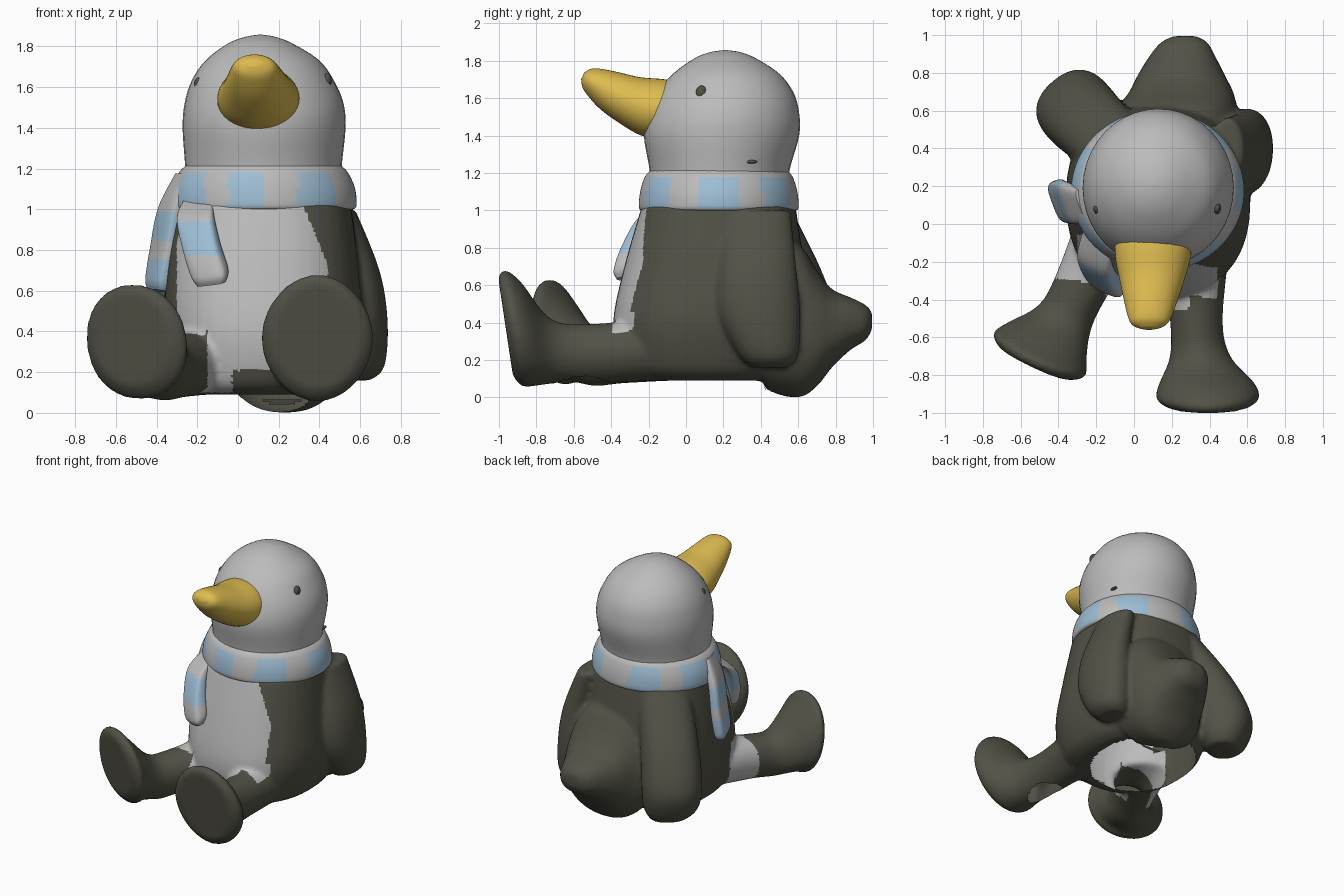
import bpy, bmesh, math
from mathutils import Vector

cube = bpy.data.objects.get("Cube")
if cube:
    bpy.data.objects.remove(cube, do_unlink=True)


def material(name, rgb):
    m = bpy.data.materials.new(name)
    m.use_nodes = True
    m.diffuse_color = (*rgb, 1)
    bsdf = next(n for n in m.node_tree.nodes if n.type == 'BSDF_PRINCIPLED')
    bsdf.inputs["Base Color"].default_value = (*rgb, 1)
    bsdf.inputs["Roughness"].default_value = 0.9
    return m


DARK = material("dark olive", (0.085, 0.083, 0.062))
WHITE = material("soft white", (0.5, 0.5, 0.5))
BLUE = material("pale blue", (0.34, 0.51, 0.66))
YELLOW = material("beak yellow", (0.73, 0.5, 0.08))


def smooth(obj, angle=50):
    bpy.ops.object.select_all(action='DESELECT')
    bpy.context.view_layer.objects.active = obj
    obj.select_set(True)
    bpy.ops.object.shade_smooth_by_angle(angle=math.radians(angle))


def spline(a, b, c, d, t):
    return 0.5 * (2*b + (c - a)*t + (2*a - 5*b + 4*c - d)*t*t + (3*b - a - 3*c + d)*t**3)


def loft(name, rings, u, v, mats, n=40, power=1.0, steps=5):
    """Rings are (x, y, z, radius along u, radius along v), joined smoothly."""
    u, v = Vector(u).normalized(), Vector(v).normalized()
    last = len(rings) - 1
    fine = []
    for i in range(last):
        quad = [rings[max(0, min(last, i + k))] for k in (-1, 0, 1, 2)]
        for s in range(steps):
            fine.append([spline(*vals, s / steps) for vals in zip(*quad)])
    fine.append(rings[-1])
    verts = []
    for x, y, z, ru, rv in fine:
        for k in range(n):
            a = 2 * math.pi * k / n
            c, s = math.cos(a), math.sin(a)
            c = math.copysign(abs(c)**power, c)
            s = math.copysign(abs(s)**power, s)
            verts.append(Vector((x, y, z)) + u*ru*c + v*rv*s)
    faces = [(r*n + k, r*n + (k+1) % n, (r+1)*n + (k+1) % n, (r+1)*n + k)
             for r in range(len(fine) - 1) for k in range(n)]
    faces += [tuple(reversed(range(n))), tuple(range(len(verts) - n, len(verts)))]
    if u.cross(v).dot(Vector(rings[-1][:3]) - Vector(rings[0][:3])) < 0:
        faces = [tuple(reversed(f)) for f in faces]
    me = bpy.data.meshes.new(name)
    me.from_pydata(verts, [], faces)
    me.update()
    for m in mats:
        me.materials.append(m)
    obj = bpy.data.objects.new(name, me)
    bpy.context.collection.objects.link(obj)
    smooth(obj)
    return obj


X, Y, Z = (1, 0, 0), (0, 1, 0), (0, 0, 1)

# Body, wings, tail and legs, fused into one soft skin
body = loft("body", [
    (.1, .14, .09, .36, .4), (.12, .13, .16, .43, .48), (.13, .125, .4, .485, .515),
    (.12, .15, .7, .475, .48), (.125, .175, 1.03, .43, .41)], X, Y, [DARK, WHITE], power=.85)
left_wing = loft("left_wing", [
    (.58, .45, .16, .07, .1), (.6, .44, .23, .12, .16), (.595, .39, .45, .14, .22),
    (.575, .38, .7, .12, .21), (.49, .39, 1.0, .085, .17)], X, Y, [DARK], power=.95)
right_wing = loft("right_wing", [
    (-.28, .62, .13, .12, .1), (-.3, .61, .22, .19, .16), (-.3, .6, .4, .21, .2),
    (-.22, .52, .68, .2, .19), (-.09, .4, 1.0, .18, .14)],
    (.75, .66, 0), (-.66, .75, 0), [DARK], power=.85)
tail = loft("tail", [
    (.22, .42, .45, .36, .42), (.23, .6, .41, .32, .41), (.25, .7, .37, .275, .31),
    (.25, .78, .37, .235, .21), (.255, .88, .395, .18, .14), (.265, .96, .4, .125, .095),
    (.27, .995, .41, .06, .045)], X, Z, [DARK], power=.85)
left_leg = loft("left_leg", [
    (.33, -.1, .26, .18, .17), (.33, -.5, .235, .14, .16), (.35, -.7, .25, .16, .175),
    (.385, -.84, .34, .25, .28), (.39, -.92, .37, .275, .315), (.39, -.965, .38, .22, .27)],
    X, (0, -.15, 1), [DARK], power=1.05)
right_leg = loft("right_leg", [
    (-.14, -.05, .26, .18, .17), (-.29, -.35, .23, .145, .155), (-.37, -.5, .225, .155, .165),
    (-.46, -.62, .31, .23, .23), (-.5, -.69, .35, .27, .285), (-.525, -.735, .365, .21, .235)],
    (.9, -.42, 0), (-.05, -.12, 1), [DARK], power=.95)

bpy.ops.object.select_all(action='DESELECT')
for part in (left_wing, right_wing, tail, left_leg, right_leg, body):
    part.select_set(True)
bpy.context.view_layer.objects.active = body
bpy.ops.object.join()
remesh = body.modifiers.new("fuse", 'REMESH')
remesh.mode, remesh.voxel_size = 'VOXEL', 0.016
soften = body.modifiers.new("soften", 'SMOOTH')
soften.factor, soften.iterations = 0.5, 8
for mod in ("fuse", "soften"):
    bpy.ops.object.modifier_apply(modifier=mod)


def is_belly(c):
    right = min(.44, .33 + .4 * (1 - c.z))
    left, front = -.3, -.45
    if c.z < .45:
        left, right = c.z - .83, min(.47, .47 - .9 * (.38 - c.z))
    if abs(c.x - .07) > .22:
        front = -.34 - .13 * c.x
    floor = .21 if c.x > -.03 else .1
    return front < c.y < -.06 and c.z > floor and left < c.x < right


for f in body.data.polygons:
    f.material_index = int(is_belly(f.center))


# Openings under the body and the left leg
def under(f, x, y, rx, ry):
    c = f.calc_center_median()
    return f.normal.z < -.4 and c.z < .2 and ((c.x - x) / rx)**2 + ((c.y - y) / ry)**2 < 1


bm = bmesh.new()
bm.from_mesh(body.data)
hole = [f for f in bm.faces if under(f, .07, .18, .34, .4) or under(f, .33, -.56, .09, .15)]
bmesh.ops.delete(bm, geom=hole, context='FACES')
bm.to_mesh(body.data)
bm.free()
smooth(body)

# Head
loft("head", [
    (.125, .18, 1.12, .38, .37), (.125, .18, 1.22, .385, .375), (.128, .19, 1.4, .4, .415),
    (.128, .2, 1.52, .39, .405), (.122, .21, 1.63, .35, .365), (.12, .215, 1.73, .28, .285),
    (.11, .21, 1.81, .165, .17), (.11, .21, 1.845, .08, .085), (.11, .21, 1.857, .01, .01)],
    X, Y, [WHITE])

# Beak, broad with a blunt upturned tip
loft("beak", [
    (.1, -.05, 1.52, .2, .16), (.1, -.17, 1.55, .2, .165), (.095, -.3, 1.59, .17, .135),
    (.088, -.41, 1.64, .14, .11), (.083, -.49, 1.685, .115, .08), (.08, -.53, 1.708, .09, .055),
    (.08, -.552, 1.72, .04, .02)], X, (0, .43, .9), [YELLOW])

# Eyes and a small neck mark
for name, spot, scale in (("left_eye", (.438, .083, 1.63), (.6, .8, 1)),
                          ("right_eye", (-.194, .083, 1.61), (.6, .8, 1)),
                          ("neck_mark", (.476, .35, 1.26), (.4, .8, .25))):
    bpy.ops.mesh.primitive_uv_sphere_add(segments=12, ring_count=8, radius=.038, location=spot)
    mark = bpy.context.object
    mark.name, mark.scale = name, scale
    mark.data.materials.append(DARK)
    smooth(mark)

# Scarf ring with blue blocks at these turns from the front
BLOCKS = (37, 90, 139, 202, 252, 305, 352)
scarf = loft("scarf", [
    (.125, .175, 1.0, .41, .39), (.125, .175, 1.01, .455, .425), (.125, .175, 1.1, .45, .42),
    (.125, .175, 1.18, .415, .395), (.125, .175, 1.215, .38, .365)],
    X, Y, [WHITE, BLUE], n=120)
for f in scarf.data.polygons:
    c = f.center
    turn = math.degrees(math.atan2((c.x - .125) / .45, (.175 - c.y) / .42)) % 360
    f.material_index = int(1.015 < c.z < 1.185 and any(abs(turn - b) < 14.5 for b in BLOCKS))


# Hanging scarf ends, striped by height
def scarf_end(name, rings, u, v, stripes):
    end = loft(name, rings, u, v, [WHITE, BLUE], n=32, power=.6, steps=10)
    for f in end.data.polygons:
        f.material_index = int(any(a < f.center.z < b for a, b in stripes))


scarf_end("front_scarf_end", [
    (-.19, -.05, 1.06, .08, .03), (-.21, -.18, .97, .095, .05), (-.18, -.265, .82, .095, .06),
    (-.14, -.31, .69, .095, .06), (-.13, -.32, .635, .075, .035)],
    (1, -.45, .12), (.3, 1, .3), [(.77, .94)])
scarf_end("side_scarf_end", [
    (-.26, .1, 1.17, .09, .03), (-.33, .11, 1.0, .115, .04), (-.365, .12, .8, .12, .045),
    (-.39, .12, .65, .11, .045), (-.395, .12, .6, .09, .03)],
    (-.35, .93, 0), (.93, .35, -.2), [(.6, .76), (.84, .98)])
